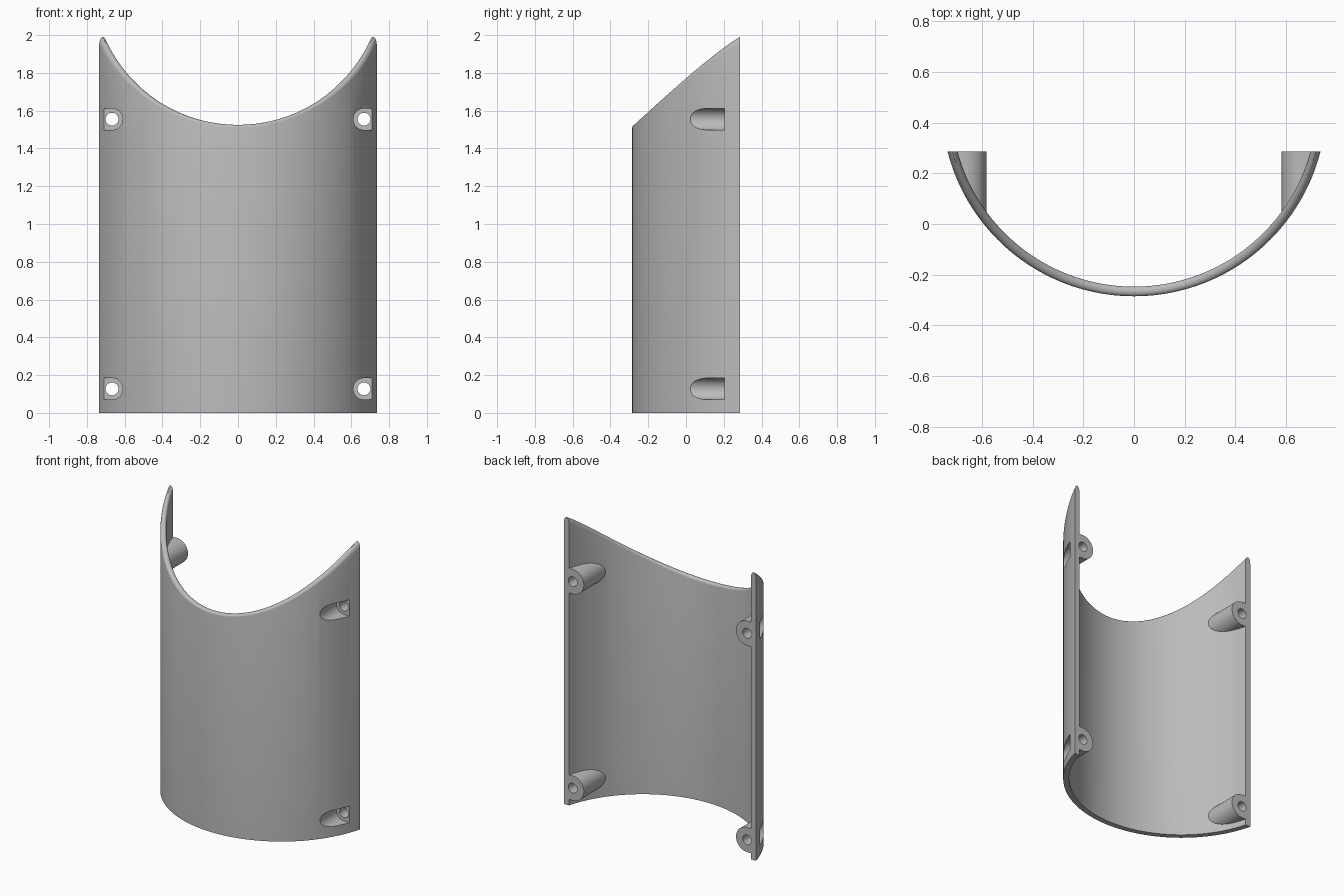
import bpy, bmesh
from math import pi, sin, cos, acos, sqrt

cube = bpy.data.objects.get("Cube")
if cube:
    bpy.data.objects.remove(cube)

# Main dimensions
R_OUT, R_IN, AXIS_Y, BACK_Y = 0.759, 0.721, 0.474, 0.285
R_MID, HALF = (R_OUT + R_IN) / 2, (R_OUT - R_IN) / 2
SADDLE_R, SADDLE_Z = 0.783, 2.308
BOSS_X, BOSS_Z = 0.667, (0.127, 1.555)

grey = bpy.data.materials.new("plain grey")
grey.use_nodes = True
colour = (0.5, 0.5, 0.5, 1)
grey.diffuse_color = colour
grey.node_tree.nodes["Principled BSDF"].inputs["Base Color"].default_value = colour


def finish(name, bm):
    bmesh.ops.recalc_face_normals(bm, faces=bm.faces)
    mesh = bpy.data.meshes.new(name)
    bm.to_mesh(mesh)
    bm.free()
    mesh.materials.append(grey)
    ob = bpy.data.objects.new(name, mesh)
    bpy.context.collection.objects.link(ob)
    return ob


def loft(name, rings):
    """Skin closed rings of equal length and cap both ends."""
    bm = bmesh.new()
    rows = [[bm.verts.new(p) for p in ring] for ring in rings]
    n = len(rows[0])
    for a, b in zip(rows, rows[1:]):
        for i in range(n):
            j = (i + 1) % n
            bm.faces.new((a[i], a[j], b[j], b[i]))
    bm.faces.new(rows[0])
    bm.faces.new(rows[-1])
    return finish(name, bm)


def combine(target, tool, operation):
    mod = target.modifiers.new("combine", "BOOLEAN")
    mod.operation, mod.solver, mod.object = operation, "EXACT", tool
    bpy.context.view_layer.objects.active = target
    bpy.ops.object.modifier_apply(modifier=mod.name)
    bpy.data.objects.remove(tool)


def u_outline(side, z, radius, reach):
    """Half round toward the middle, square toward the outside."""
    arc = [(BOSS_X - radius * sin(pi * i / 20), z + radius * cos(pi * i / 20))
           for i in range(21)]
    pts = arc + [(reach, z - radius), (reach, z + radius)]
    return [(side * x, zz) for x, zz in pts]


def circle(cx, cz, radius, n):
    return [(cx + radius * cos(2 * pi * i / n), cz + radius * sin(2 * pi * i / n))
            for i in range(n)]


def along_y(name, outline, y0, y1):
    return loft(name, [[(x, y, z) for x, z in outline] for y in (y0, y1)])


# Curved wall: saddle-cut top with a rounded lip, flat back edges
def wall_ring(t):
    def at(r, z):
        a = t * acos((AXIS_Y - BACK_Y) / r)
        return (r * sin(a), AXIS_Y - r * cos(a), z)

    x = at(R_MID, 0)[0]
    crest = SADDLE_Z - sqrt(SADDLE_R ** 2 - x * x)
    lip = 0.015 + 0.03 * abs(t) ** 4
    ring = [at(R_IN, 0), at(R_OUT, 0)]
    for i in range(11):
        a = pi * i / 10
        ring.append(at(R_MID + HALF * cos(a), crest - lip * (1 - sin(a))))
    return ring


STEPS = 80
shell = loft("curved_shell", [wall_ring(2 * i / STEPS - 1) for i in range(STEPS + 1)])

# Screw bosses on the inside, each with an outer pocket and a through hole
places = [(side, z) for side in (-1, 1) for z in BOSS_Z]
for side, z in places:
    boss = along_y("screw_boss", u_outline(side, z, 0.085, 0.8), -0.15, BACK_Y)
    core = loft("boss_trim", [[(x, y + AXIS_Y, h) for x, y in circle(0, 0, R_MID, 160)]
                              for h in (-1, 3)])
    combine(boss, core, "INTERSECT")
    combine(shell, boss, "UNION")
for side, z in places:
    combine(shell, along_y("pocket", u_outline(side, z, 0.057, 0.9), -0.4, 0.205), "DIFFERENCE")
    combine(shell, along_y("hole", circle(side * BOSS_X, z, 0.034, 28), 0.1, 0.4), "DIFFERENCE")

bpy.ops.object.select_all(action="DESELECT")
shell.select_set(True)
bpy.context.view_layer.objects.active = shell
bpy.ops.object.shade_smooth_by_angle(angle=0.5)
